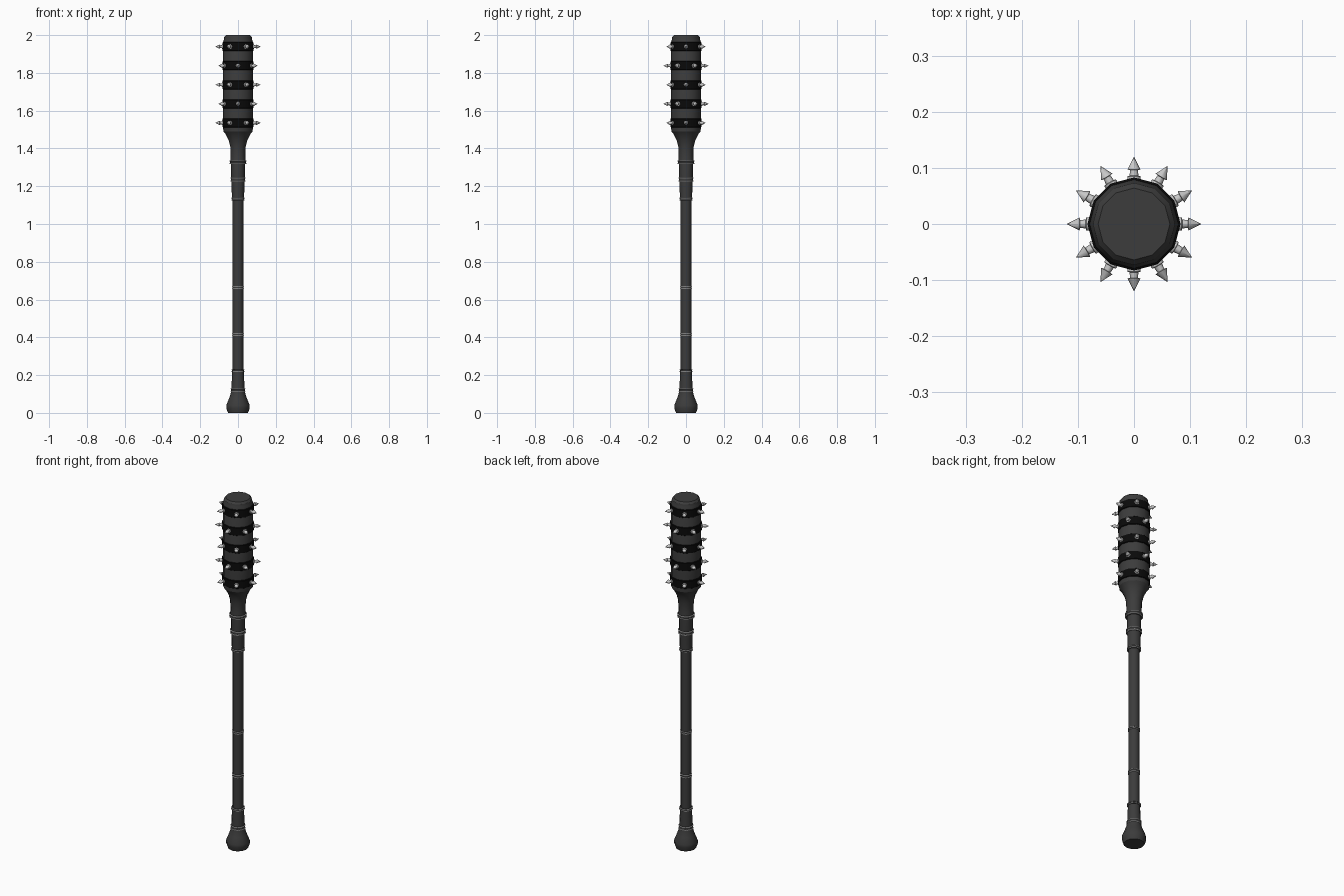
import bpy, bmesh, math
from mathutils import Matrix

cube = bpy.data.objects.get("Cube")
if cube:
    bpy.data.objects.remove(cube, do_unlink=True)


def material(name, value, metallic=0.0):
    m = bpy.data.materials.new(name)
    m.use_nodes = True
    colour = (value, value, value, 1)
    m.diffuse_color = colour
    bsdf = m.node_tree.nodes["Principled BSDF"]
    bsdf.inputs["Base Color"].default_value = colour
    bsdf.inputs["Roughness"].default_value = 0.6
    return m


GREY = material("dark grey", 0.045)
BLACK = material("black", 0.003)
SILVER = material("silver", 0.58)


def spin(bm, profile, sides, matrix=Matrix()):
    """Revolve (radius, height) points around z; ends are capped."""
    rings = []
    for r, z in profile:
        ring = []
        for i in range(sides):
            a = math.tau * i / sides
            ring.append(bm.verts.new(matrix @ Matrix.Translation(
                (r * math.cos(a), r * math.sin(a), z)).translation))
        rings.append(ring)
    for low, high in zip(rings, rings[1:]):
        for i in range(sides):
            j = (i + 1) % sides
            bm.faces.new((low[i], low[j], high[j], high[i]))
    bm.faces.new(rings[0][::-1])
    bm.faces.new(rings[-1])


def finish(name, bm, mat, angle):
    mesh = bpy.data.meshes.new(name)
    bm.normal_update()
    bm.to_mesh(mesh)
    bm.free()
    mesh.materials.append(mat)
    obj = bpy.data.objects.new(name, mesh)
    bpy.context.collection.objects.link(obj)
    bpy.ops.object.select_all(action="DESELECT")
    obj.select_set(True)
    bpy.context.view_layer.objects.active = obj
    bpy.ops.object.shade_smooth_by_angle(angle=math.radians(angle))
    return obj


def lathe(name, profile, mat, sides=12, angle=32):
    bm = bmesh.new()
    spin(bm, profile, sides)
    return finish(name, bm, mat, angle)


# Wooden parts, from the butt up to the head
lathe("pommel", [(.053, 0), (.062, .025), (.062, .04), (.048, .075),
                 (.039, .1), (.036, .12)], GREY)
lathe("lower_grip", [(.035, .12), (.033, .17), (.031, .225)], GREY)
lathe("shaft", [(.028, .22), (.028, 1.14)], GREY)
lathe("upper_grip", [(.032, 1.13), (.034, 1.2), (.036, 1.235),
                     (.036, 1.33)], GREY)
lathe("neck", [(.041, 1.33), (.039, 1.36), (.041, 1.41), (.05, 1.445),
               (.065, 1.475), (.077, 1.49)], GREY)
lathe("head", [(.077, 1.49), (.079, 1.51), (.079, 1.965), (.075, 1.975),
               (.073, 1.99), (.064, 2.0)], GREY, angle=31)


# Metal collars: a pair of thin rings with a dark groove between them
def collar(name, z, radius, half, groove=GREY):
    t = half * 0.55
    lathe(name + "_groove", [(radius - .003, z - half), (radius - .003, z + half)], groove)
    for side, part in ((-1, "lower"), (1, "upper")):
        c = z + side * (half - t / 2)
        lathe(f"{name}_{part}_ring", [(radius - .003, c - t / 2), (radius, c - t / 4),
                                      (radius, c + t / 4), (radius - .003, c + t / 2)], SILVER)


for name, z, radius, half in (
        ("butt_collar", .12, .039, .01), ("grip_collar", .225, .036, .006),
        ("low_shaft_collar", .415, .031, .009), ("mid_shaft_collar", .663, .031, .007),
        ("top_shaft_collar", 1.132, .036, .007), ("upper_collar", 1.235, .041, .011),
        ("neck_collar", 1.327, .046, .01)):
    collar(name, z, radius, half)

# Studded bands, with the studs staggered on every second band
STUD = [(.012, .078), (.012, .085), (.008, .086), (.007, .096),
        (.0115, .097), (.0005, .119)]
for n in range(5):
    z = 1.535 + n * .101
    lathe(f"band_{n + 1}", [(.077, z - .025), (.083, z - .021),
                            (.083, z + .021), (.077, z + .025)], BLACK)
    studs = bmesh.new()
    for k in range(6):
        turn = math.radians(60 * k + 30 * (n % 2))
        spin(studs, STUD, 8, Matrix.Translation((0, 0, z))
             @ Matrix.Rotation(turn, 4, "Z") @ Matrix.Rotation(math.pi / 2, 4, "Y"))
    finish(f"studs_{n + 1}", studs, SILVER, 50)
